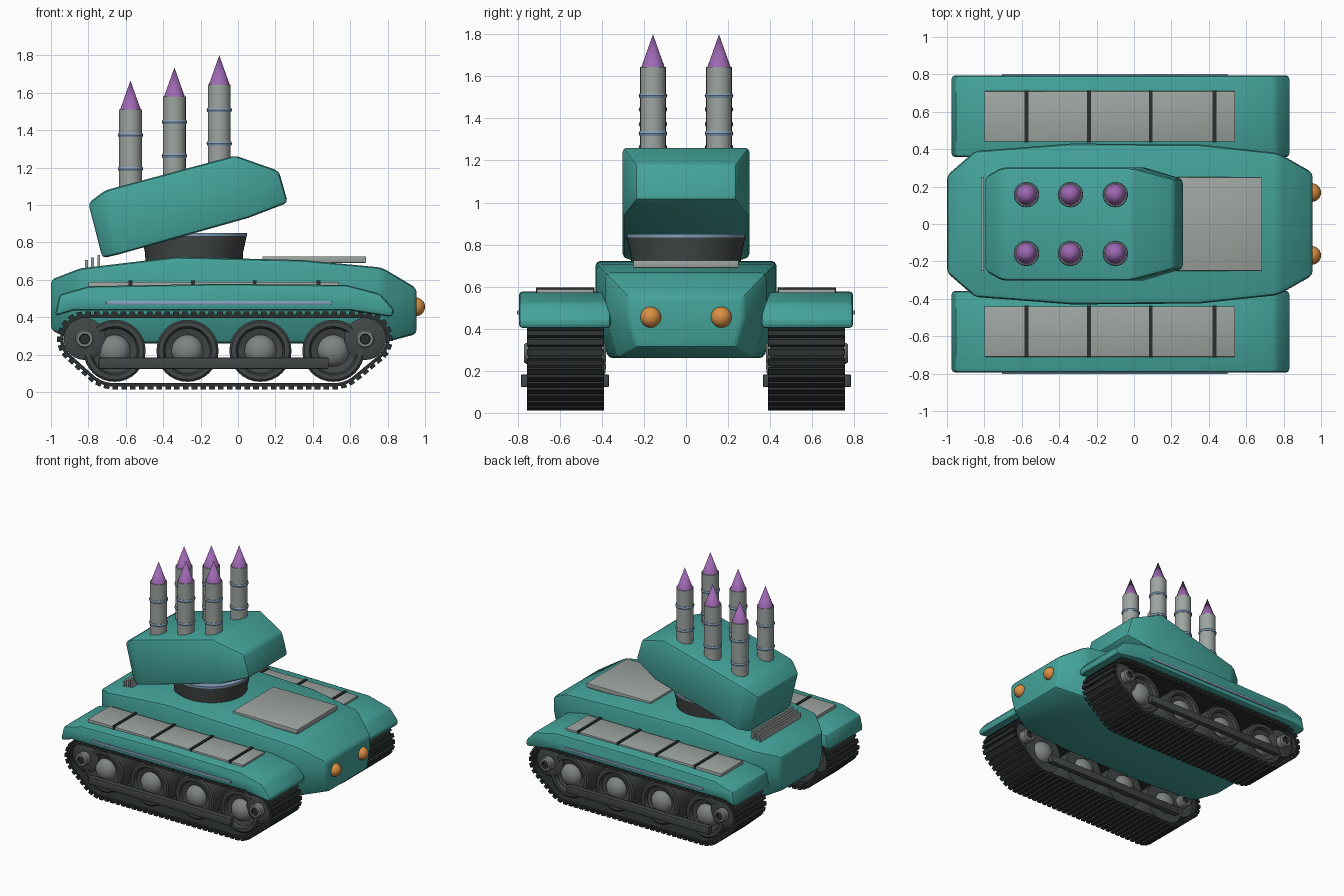
import bpy, bmesh, math
from mathutils import Vector, Matrix

if "Cube" in bpy.data.objects:
    bpy.data.objects.remove(bpy.data.objects["Cube"])


def mat(name, r, g, b):
    m = bpy.data.materials.new(name)
    m.diffuse_color = [(c / 255 / 12.92 if c < 11 else ((c / 255 + 0.055) / 1.055) ** 2.4)
                       for c in (r, g, b)] + [1]
    m.use_nodes = True
    m.node_tree.nodes["Principled BSDF"].inputs["Base Color"].default_value = m.diffuse_color
    return m


TEAL = mat("teal_paint", 68, 164, 155)
GREY = mat("light_grey", 158, 165, 161)
DARK = mat("dark_grey", 66, 70, 70)
BLACK = mat("track_black", 43, 47, 47)
STEEL = mat("hub_steel", 126, 131, 129)
BLUE = mat("blue_grey", 135, 162, 188)
ORANGE = mat("orange_lamp", 218, 143, 66)
PURPLE = mat("purple_tip", 158, 104, 178)


def finish(bm, name, mats, bevel=0.0, seg=2, limit=0.5):
    """Round the hard edges, smooth by angle and create the object."""
    bmesh.ops.recalc_face_normals(bm, faces=bm.faces)
    if bevel:
        hard = [e for e in bm.edges if e.calc_face_angle(0) > 0.3]
        bmesh.ops.bevel(bm, geom=hard, offset=bevel, segments=seg, affect='EDGES', profile=0.5)
    for f in bm.faces:
        f.smooth = True
    for e in bm.edges:
        e.smooth = e.calc_face_angle(0) < limit
    me = bpy.data.meshes.new(name)
    bm.to_mesh(me)
    bm.free()
    for m in mats if isinstance(mats, list) else [mats]:
        me.materials.append(m)
    ob = bpy.data.objects.new(name, me)
    bpy.context.collection.objects.link(ob)
    return ob


def box(name, m, x, y, z, bevel=0.0):
    """Box from (min, max) ranges."""
    bm = bmesh.new()
    bmesh.ops.create_cube(bm, size=1)
    for v in bm.verts:
        v.co = [(r[0] + r[1]) / 2 + c * (r[1] - r[0]) for r, c in zip((x, y, z), v.co)]
    return finish(bm, name, m, bevel)


def loft(name, m, rings, bevel):
    """Skin closed rings of points and cap both ends."""
    bm = bmesh.new()
    rows = [[bm.verts.new(p) for p in ring] for ring in rings]
    n = len(rows[0])
    for a, b in zip(rows, rows[1:]):
        for i in range(n):
            bm.faces.new((a[i], a[(i + 1) % n], b[(i + 1) % n], b[i]))
    bm.faces.new(rows[0])
    bm.faces.new(rows[-1])
    return finish(bm, name, m, bevel)


def revolve(name, mats, profile, loc, axis='Z', n=32, bands=()):
    """Spin (radius, height) points; bands holds the material slot per strip."""
    rot = {'Z': Matrix(), 'Y': Matrix.Rotation(-math.pi / 2, 4, 'X'),
           '-Y': Matrix.Rotation(math.pi / 2, 4, 'X')}[axis]
    place = Matrix.Translation(loc) @ rot
    bm = bmesh.new()
    rows = []
    for r, h in profile:
        if r == 0:
            rows.append([bm.verts.new(place @ Vector((0, 0, h)))] * n)
        else:
            rows.append([bm.verts.new(place @ Vector((r * math.cos(t), r * math.sin(t), h)))
                         for t in (2 * math.pi * i / n for i in range(n))])
    for k, (a, b) in enumerate(zip(rows, rows[1:])):
        for i in range(n):
            j = (i + 1) % n
            f = bm.faces.new(list(dict.fromkeys((a[i], a[j], b[j], b[i]))))
            f.material_index = bands[k] if bands else 0
    return finish(bm, name, mats)


# Hull: stations of x, half width, bottom, top
hull = [(-1.0, 0.26, 0.33, 0.60), (-0.85, 0.39, 0.26, 0.66), (-0.33, 0.43, 0.26, 0.722),
        (0.35, 0.425, 0.26, 0.705), (0.77, 0.38, 0.26, 0.665), (0.955, 0.275, 0.31, 0.555)]
loft("hull", TEAL, [[(x, -w * .86, b), (x, -w, 0.45), (x, -w, t), (x, w, t), (x, w, 0.45),
                     (x, w * .86, b)] for x, w, b, t in hull], 0.022)
box("deck_plate", GREY, (0.13, 0.685), (-0.25, 0.25), (0.69, 0.725), 0.004)
for i, x in enumerate((-0.81, -0.778, -0.745)):
    box("rear_vent_slat", GREY, (x - 0.007, x + 0.007), (-0.25, 0.25), (0.64, 0.705 + 0.014 * i))

# Turret ring and tilted launcher box: top point, bottom point, half width
revolve("turret_ring", [DARK, BLUE],
        [(0, 0.70), (0.26, 0.70), (0.262, 0.745), (0.282, 0.835), (0.282, 0.85), (0, 0.85)],
        (-0.235, 0, 0), n=48, bands=[0, 0, 0, 1, 1])
turret = [((-0.80, 1.01), (-0.725, 0.715), 0.25), ((-0.71, 1.078), (-0.65, 0.732), 0.302),
          ((-0.015, 1.264), (0.06, 0.932), 0.302), ((0.218, 1.182), (0.267, 1.012), 0.24)]
loft("launcher_box", TEAL, [[(b[0], -w, b[1]), (t[0], -w, t[1]), (t[0], w, t[1]), (b[0], w, b[1])]
                            for t, b, w in turret], 0.022)

# Missiles
for x, top in ((-0.575, 1.51), (-0.34, 1.58), (-0.10, 1.645)):
    for y in (-0.157, 0.157):
        revolve("missile_body", GREY, [(0, top - 0.45), (0.061, top - 0.45), (0.061, top), (0, top)],
                (x, y, 0), n=24)
        revolve("missile_tip", PURPLE, [(0, top), (0.055, top), (0, top + 0.155)], (x, y, 0), n=24)
        for drop in (0.137, 0.317):
            z = top - drop
            revolve("missile_band", BLUE, [(0.05, z - .011), (0.064, z - .011), (0.068, z),
                                           (0.064, z + .011), (0.05, z + .011)], (x, y, 0), n=24)

# Track path: outer support of four circles (x, z, radius)
WHEELS = (-0.66, -0.27, 0.12, 0.51)
CIRCLES = [(-0.82, 0.283, 0.125), (0.68, 0.283, 0.125), (-0.66, 0.22, 0.185), (0.51, 0.22, 0.185)]


def path(off):
    pts = []
    for i in range(96):
        d = Vector((math.cos(2 * math.pi * (i + .5) / 96), math.sin(2 * math.pi * (i + .5) / 96)))
        x, z, r = max(CIRCLES, key=lambda c: c[0] * d.x + c[1] * d.y + c[2])
        pts.append(Vector((x, z)) + d * (r + off))
    return pts


def belt(name, y0, y1):
    bm = bmesh.new()
    inner, outer = path(-0.012), path(0.006)
    rows = [[bm.verts.new((p.x, y, p.y)) for p in loop]
            for loop, y in ((inner, y0), (outer, y0), (outer, y1), (inner, y1))]
    for k in range(4):
        a, b = rows[k], rows[(k + 1) % 4]
        for i in range(96):
            j = (i + 1) % 96
            bm.faces.new((a[i], a[j], b[j], b[i]))
    finish(bm, name, BLACK)


def treads(name, y0, y1, count=84):
    """Evenly spaced pads along the belt."""
    pts = path(0.012)
    pts.append(pts[0])
    step = sum((b - a).length for a, b in zip(pts, pts[1:])) / count
    bm = bmesh.new()
    travelled, k = 0.0, 0
    for a, b in zip(pts, pts[1:]):
        length = (b - a).length
        while k < count and k * step <= travelled + length:
            t = (b - a).normalized()
            c = a + t * (k * step - travelled)
            m = Matrix(((t.x, 0, -t.y, c.x), (0, 1, 0, (y0 + y1) / 2), (t.y, 0, t.x, c.y), (0, 0, 0, 1)))
            bmesh.ops.create_cube(bm, size=1, matrix=m @ Matrix.Diagonal((0.03, y1 - y0, 0.02, 1)))
            k += 1
        travelled += length
    finish(bm, name, BLACK)


# Fender side profile (x, z)
FENDER = [(-0.98, 0.405), (-0.955, 0.52), (-0.80, 0.565), (-0.1, 0.578), (0.58, 0.572),
          (0.76, 0.525), (0.835, 0.44), (0.825, 0.40), (0.60, 0.435), (-0.88, 0.435)]
# Wheel: tyre, sunken dish, domed hub
TYRE = [(0, -0.14), (0.166, -0.14), (0.166, 0.13), (0.155, 0.14), (0.13, 0.14), (0.12, 0.115),
        (0.085, 0.105)]
DOME = [(0.085 * math.cos(a), 0.105 + 0.06 * math.sin(a)) for a in (0.4, 0.8, 1.2)] + [(0, 0.165)]

for s, side in ((-1, "right"), (1, "left")):
    def span(a, b):
        return tuple(sorted((s * a, s * b)))
    out, inn = ('Y', '-Y') if s > 0 else ('-Y', 'Y')

    # Fender with panel, straps and side rail
    loft(side + "_fender", TEAL, [[(x, s * y, z) for x, z in FENDER] for y in (0.357, 0.795)], 0.02)
    box(side + "_fender_panel", GREY, (-0.80, 0.54), span(0.44, 0.71), (0.55, 0.588), 0.003)
    for x in (-0.575, -0.24, 0.09, 0.43):
        box(side + "_strap", BLACK, (x - 0.01, x + 0.01), span(0.436, 0.714), (0.56, 0.596))
    box(side + "_side_rail", BLUE, (-0.705, 0.50), span(0.78, 0.803), (0.467, 0.487), 0.004)

    # Tracks and running gear
    belt(side + "_track_belt", *span(0.40, 0.75))
    treads(side + "_track_treads", *span(0.39, 0.755))
    for x in WHEELS:
        revolve(side + "_road_wheel", [DARK, STEEL], TYRE + DOME, (x, s * 0.575, 0.22), out,
                bands=[0] * 6 + [1] * 4)
        revolve(side + "_inner_hub", STEEL, [(0.085, 0.14)] + [(r, h + 0.03) for r, h in DOME],
                (x, s * 0.575, 0.22), inn)
    for x in (-0.82, 0.68):
        revolve(side + "_end_wheel", DARK, [(0, -0.13), (0.112, -0.13), (0.112, 0.13), (0.085, 0.14),
                                            (0, 0.14)], (x, s * 0.575, 0.283), out)
        for axis in (out, inn):
            revolve(side + "_axle_cap", [STEEL, BLACK],
                    [(0.05, 0.13), (0.05, 0.185), (0.042, 0.195), (0.028, 0.195), (0.026, 0.175),
                     (0, 0.175)], (x, s * 0.575, 0.283), axis, n=20, bands=[0, 0, 0, 1, 1])
    for a, b in ((0.74, 0.785), (0.365, 0.41)):
        box(side + "_suspension_bar", DARK, (-0.745, 0.485), span(a, b), (0.122, 0.183), 0.008)

    # Headlight
    bm = bmesh.new()
    bmesh.ops.create_uvsphere(bm, u_segments=24, v_segments=14, radius=0.05,
                              matrix=Matrix.Translation((0.95, s * 0.168, 0.455)))
    finish(bm, side + "_headlight", ORANGE)
